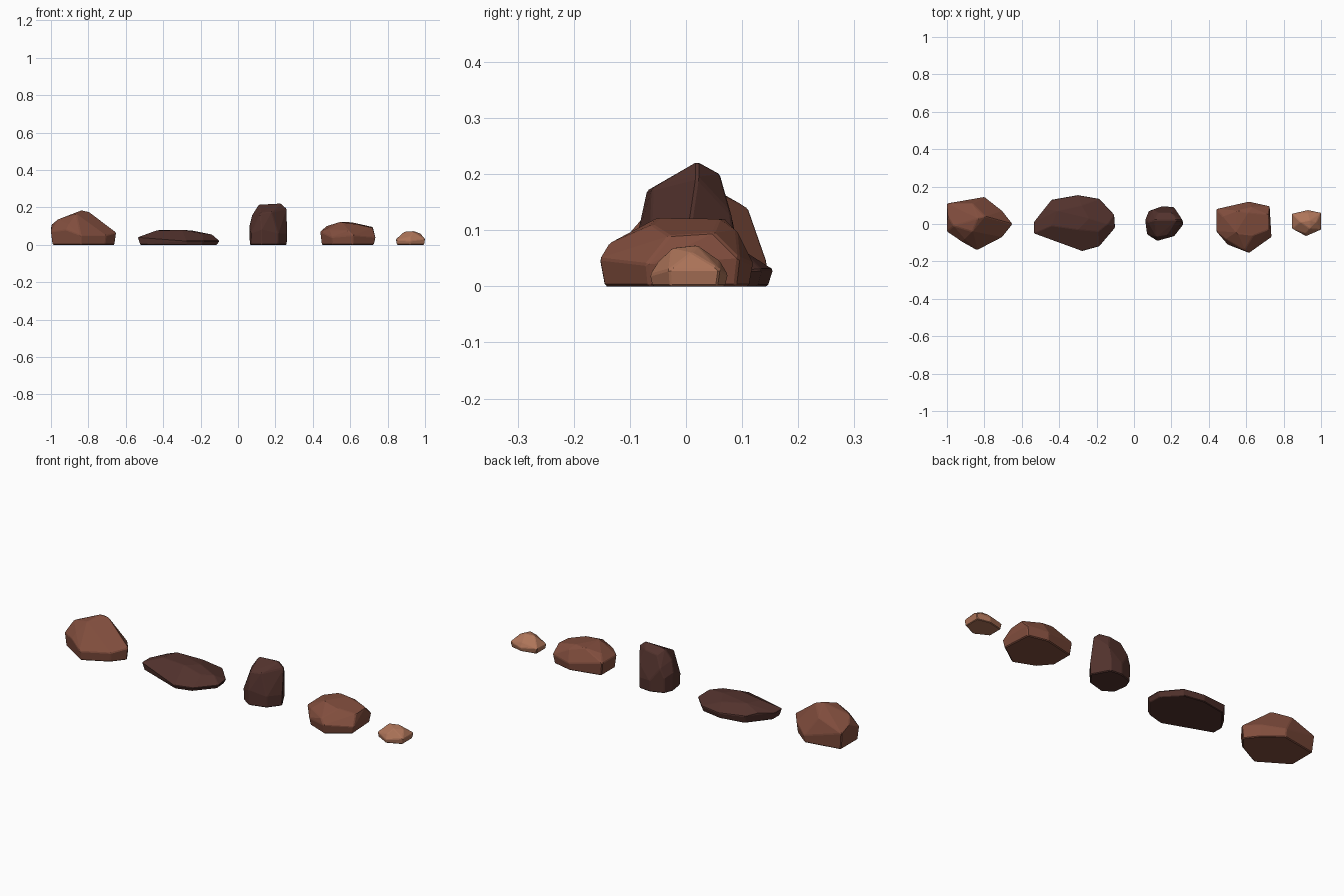
import bpy
import bmesh
from math import radians
from mathutils import Vector

default_cube = bpy.data.objects.get("Cube")
if default_cube:
    bpy.data.objects.remove(default_cube, do_unlink=True)

UNIT = 0.01  # rock points are written in hundredths


def make_material(name, colour):
    material = bpy.data.materials.new(name)
    material.use_nodes = True
    rgba = (*colour, 1)
    material.diffuse_color = rgba
    shader = material.node_tree.nodes["Principled BSDF"]
    shader.inputs["Base Color"].default_value = rgba
    shader.inputs["Roughness"].default_value = 0.9
    return material


def make_rock(name, material, centre_x, base_scale, waist, crown, chip):
    """Faceted boulder: hull of a flat base, a widest waist and a crown."""
    bm = bmesh.new()
    base = [(x * base_scale, y * base_scale, 0) for x, y, z in waist]
    for point in base + waist + crown:
        bm.verts.new(Vector(point) * UNIT)
    hull = bmesh.ops.convex_hull(bm, input=bm.verts)
    unused = {v for v in hull["geom_interior"] + hull["geom_unused"]
              if isinstance(v, bmesh.types.BMVert)}
    bmesh.ops.delete(bm, geom=list(unused), context="VERTS")

    # Merge nearly coplanar facets into broad cleaved planes
    bmesh.ops.dissolve_limit(bm, angle_limit=radians(7),
                             verts=bm.verts, edges=bm.edges)
    bmesh.ops.recalc_face_normals(bm, faces=bm.faces)
    mesh = bpy.data.meshes.new(name)
    bm.to_mesh(mesh)
    bm.free()
    mesh.materials.append(material)

    rock = bpy.data.objects.new(name, mesh)
    rock.location.x = centre_x
    bpy.context.collection.objects.link(rock)

    # Chipped edges
    bevel = rock.modifiers.new("chipped_edges", "BEVEL")
    bevel.width = chip
    bevel.segments = 1
    bevel.limit_method = "ANGLE"
    bevel.angle_limit = radians(20)
    return rock


red_stone = make_material("red_stone", (0.22, 0.075, 0.047))
dark_stone = make_material("dark_stone", (0.085, 0.032, 0.026))
tan_stone = make_material("tan_stone", (0.42, 0.175, 0.10))

# Peaked boulder
make_rock(
    "peaked_boulder", red_stone, -0.825, 0.95,
    waist=[(-17.5, 11, 9), (2.5, 14.5, 4), (12, 7, 6), (17.5, 0, 6.5),
           (12, -7, 5), (-1.5, -14, 5), (-9.5, -9.5, 8), (-17.5, -4, 7)],
    crown=[(-17, 4, 11), (-14, -1, 13.5), (-1, 3, 18.5), (-4, -4, 16.5),
           (3, 4, 17.5), (-4, 11, 14), (-8, -8, 11)],
    chip=0.004)

# Long low slab
make_rock(
    "flat_slab", dark_stone, -0.32, 0.94,
    waist=[(-21.5, 1, 4), (-21.5, -5, 4), (-15, -7, 3), (4.5, -14.5, 2),
           (13.5, -12, 2), (22, -2, 2), (21.5, 5, 2.5), (13.5, 13.5, 3),
           (2, 15.5, 3), (-12, 13, 4), (-16, 8, 5)],
    crown=[(-12, -1, 7.5), (-9, 7, 8), (2, -3, 8), (8, 3, 7.5),
           (18, 0, 5.5), (13, -4, 6), (4, 10, 6.5)],
    chip=0.003)

# Upright stone
make_rock(
    "upright_stone", dark_stone, 0.16, 0.97,
    waist=[(-10, 2, 10), (-8, 7, 8), (-1, 9.5, 6), (5.5, 9, 6),
           (10.5, 0, 6), (5.5, -6.5, 6), (-3.5, -9, 8), (-9, -5.5, 6)],
    crown=[(-5, 2, 21.5), (7, 2, 22.2), (4, 6, 20), (-3, 6, 19),
           (10, 2, 19.5), (-8.5, 1, 16), (-4, -7, 17), (2, -6, 17.5),
           (0, -3, 19.5), (6, 8, 13), (-6, 7.5, 13)],
    chip=0.004)

# Broad boulder
make_rock(
    "broad_boulder", red_stone, 0.59, 0.94,
    waist=[(-15, 8, 7), (2.5, 12, 4), (13.5, 9.5, 5), (14.5, -7, 4),
           (2.5, -15.5, 5), (-9, -11, 4), (-15, -4, 7)],
    crown=[(-11.5, 4, 10), (-4, 7, 12), (-4, -5, 12.3), (2, 6, 12),
           (5, -6, 11), (13, 5, 9.5), (13, -3, 9), (0, -14, 7.5),
           (3, -10, 9), (-10, -8, 8), (4, 9, 10)],
    chip=0.004)

# Small pebble
make_rock(
    "small_pebble", tan_stone, 0.92, 0.93,
    waist=[(-7.5, 5.5, 3), (1, 7.5, 2), (8, 6, 3), (8, -3, 3),
           (0, -6.5, 2), (-7.5, -2.5, 2.5)],
    crown=[(-3, 1, 7), (2, 2, 7.3), (2, -2.5, 6.8), (5.5, 1, 6),
           (-5, 3, 5.5), (0, -5, 4.5), (1, 6, 4.5)],
    chip=0.003)
